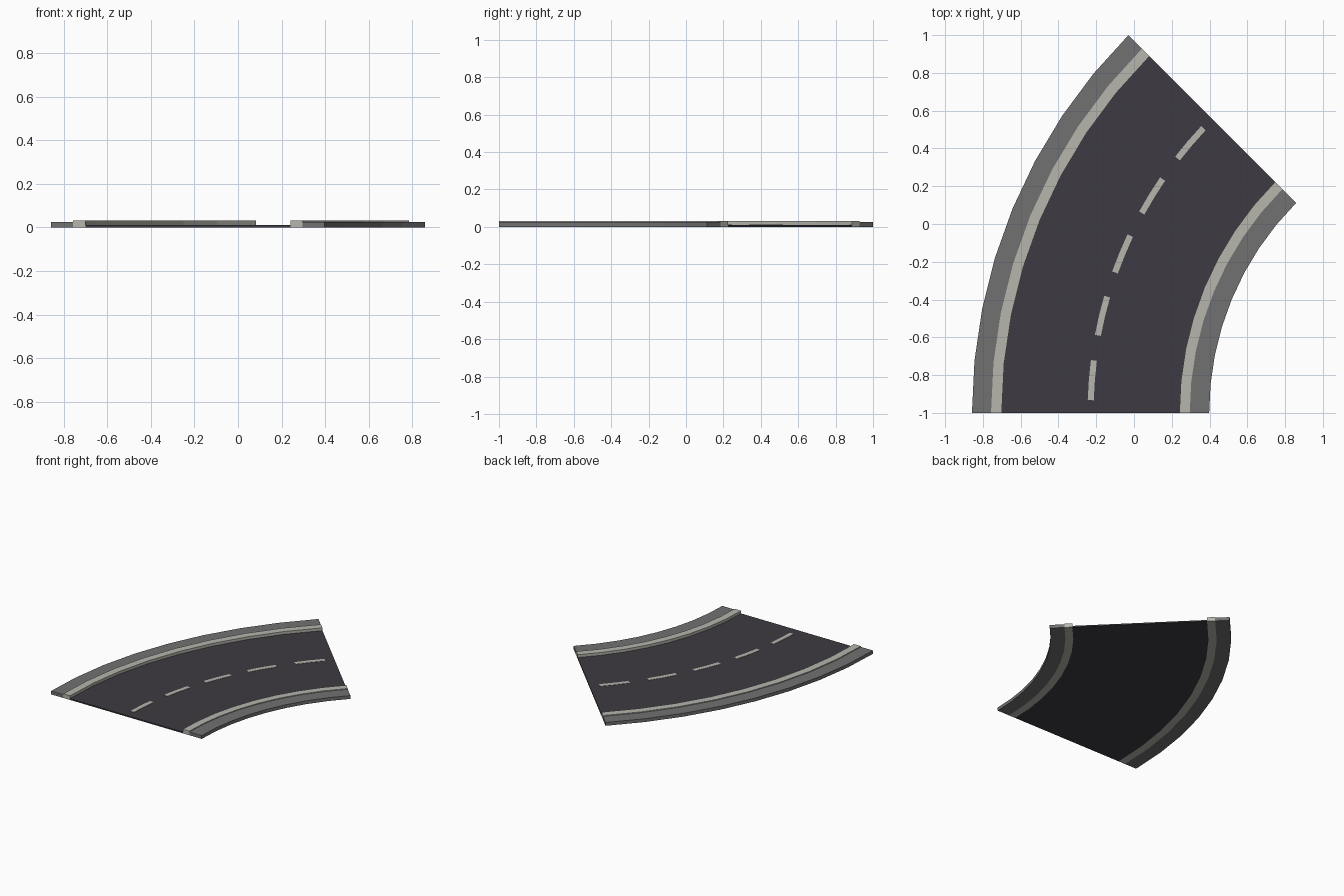
import bpy
import bmesh
from math import sin, cos, radians

cube = bpy.data.objects.get("Cube")
if cube:
    bpy.data.objects.remove(cube, do_unlink=True)

CENTRE_X, CENTRE_Y = 1.97, -1.0   # centre of the bend
SWEEP = 45.0                      # degrees turned by the road
MIDDLE = 2.2                      # radius of the centre line


def make_material(name, colour):
    mat = bpy.data.materials.new(name)
    mat.use_nodes = True
    mat.diffuse_color = (*colour, 1)
    bsdf = mat.node_tree.nodes["Principled BSDF"]
    bsdf.inputs["Base Color"].default_value = (*colour, 1)
    bsdf.inputs["Roughness"].default_value = 0.9
    return mat


asphalt = make_material("asphalt", (0.047, 0.044, 0.054))
pale_stone = make_material("pale_stone", (0.468, 0.468, 0.423))
pavement_grey = make_material("pavement_grey", (0.165, 0.165, 0.171))


def arc_strip(name, r_in, r_out, z_low, z_high, mat, start=0.0, end=SWEEP, steps=8):
    """Sweep a rectangular section around the bend and cap both ends."""
    bm = bmesh.new()
    section = [(r_in, z_low), (r_out, z_low), (r_out, z_high), (r_in, z_high)]
    rings = []
    for i in range(steps + 1):
        a = radians(start + (end - start) * i / steps)
        rings.append([bm.verts.new((CENTRE_X - r * cos(a), CENTRE_Y + r * sin(a), z))
                      for r, z in section])
    for a, b in zip(rings, rings[1:]):
        for k in range(4):
            n = (k + 1) % 4
            bm.faces.new((a[k], a[n], b[n], b[k]))
    bm.faces.new(rings[0])
    bm.faces.new(rings[-1])
    bmesh.ops.recalc_face_normals(bm, faces=bm.faces)
    mesh = bpy.data.meshes.new(name)
    bm.to_mesh(mesh)
    bm.free()
    mesh.materials.append(mat)
    obj = bpy.data.objects.new(name, mesh)
    bpy.context.collection.objects.link(obj)
    return obj


# Road bed
arc_strip("road_surface", 1.73, 2.67, 0, 0.01, asphalt)

# Kerbs and pavements on both sides of the road
arc_strip("inner_kerb", 1.675, 1.73, 0, 0.031, pale_stone)
arc_strip("outer_kerb", 2.67, 2.727, 0, 0.031, pale_stone)
arc_strip("inner_pavement", 1.572, 1.675, 0, 0.025, pavement_grey)
arc_strip("outer_pavement", 2.727, 2.828, 0, 0.025, pavement_grey)

# Dashed centre line
DASHES = 5
pitch = SWEEP / DASHES
for i in range(DASHES):
    mid = pitch * (i + 0.5)
    arc_strip(f"centre_dash_{i + 1}", MIDDLE - 0.016, MIDDLE + 0.016, 0.009, 0.012,
              pale_stone, mid - 2.75, mid + 2.75, 2)
